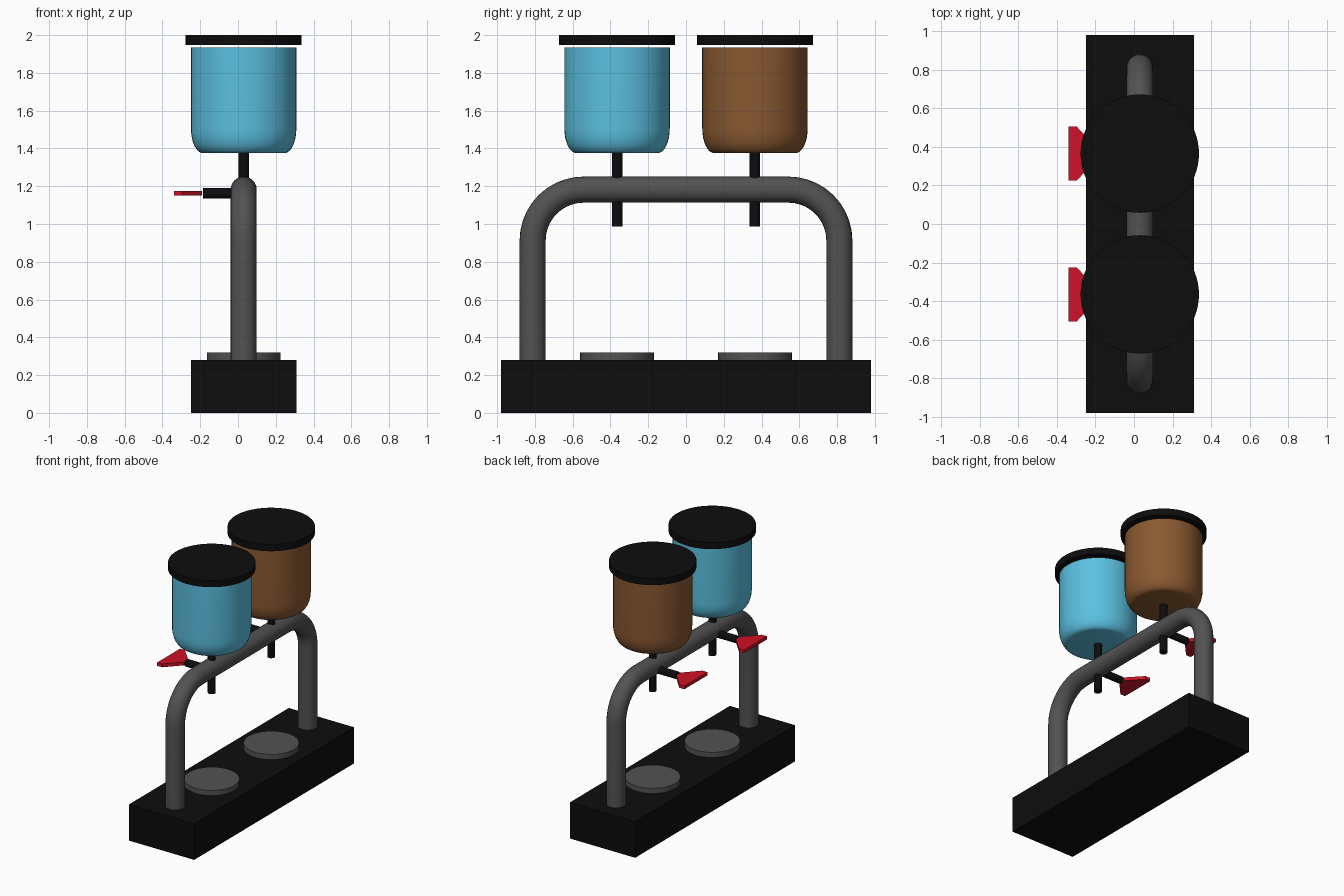
import bpy, bmesh, math

if "Cube" in bpy.data.objects:
    bpy.data.objects.remove(bpy.data.objects["Cube"])

CX = 0.03          # shared x centre of base, pipe and jars
JAR_Y = 0.365      # jar distance from the middle


def material(name, rgb):
    m = bpy.data.materials.new(name)
    m.diffuse_color = (*rgb, 1)
    m.use_nodes = True
    m.node_tree.nodes["Principled BSDF"].inputs["Base Color"].default_value = m.diffuse_color
    return m


BLACK = material("black", (0.004, 0.004, 0.004))
GREY = material("grey", (0.085, 0.085, 0.085))
BLUE = material("sky blue", (0.105, 0.53, 0.75))
BROWN = material("brown", (0.25, 0.1, 0.03))
RED = material("red", (0.62, 0.006, 0.02))


def finish(name, bm, mat, smooth=True):
    bmesh.ops.recalc_face_normals(bm, faces=bm.faces)
    me = bpy.data.meshes.new(name)
    bm.to_mesh(me)
    bm.free()
    me.materials.append(mat)
    ob = bpy.data.objects.new(name, me)
    bpy.context.collection.objects.link(ob)
    if smooth:
        bpy.ops.object.select_all(action='DESELECT')
        ob.select_set(True)
        bpy.context.view_layer.objects.active = ob
        bpy.ops.object.shade_smooth_by_angle(angle=math.radians(35))
    return ob


def skin(rings):
    """Join rings of points into a tube with closed ends."""
    bm = bmesh.new()
    vs = [[bm.verts.new(p) for p in ring] for ring in rings]
    n = len(vs[0])
    for a, b in zip(vs, vs[1:]):
        for i in range(n):
            j = (i + 1) % n
            bm.faces.new((a[i], a[j], b[j], b[i]))
    bm.faces.new(vs[0])
    bm.faces.new(vs[-1])
    return bm


def lathe(name, y, profile, mat, n=48):
    """Spin a (radius, z) profile round the vertical axis at y."""
    angles = [2 * math.pi * i / n for i in range(n)]
    rings = [[(CX + r * math.cos(a), y + r * math.sin(a), z) for a in angles]
             for r, z in profile]
    return finish(name, skin(rings), mat)


def prism(name, outline, z0, z1, mat):
    return finish(name, skin([[(x, y, z) for x, y in outline] for z in (z0, z1)]), mat, False)


# Base box
prism("base", [(-0.25, -0.98), (0.31, -0.98), (0.31, 0.98), (-0.25, 0.98)], 0, 0.28, BLACK)

# Bent pipe frame: path of (y, z, direction angle)
Y, TOP, BEND, R = 0.812, 1.182, 0.27, 0.069
path = [(-Y, 0.27, 0)]
for side in (-1, 1):
    for k in range(11):
        t = math.pi / 2 * (k if side < 0 else 10 - k) / 10
        path.append((side * (Y - BEND + BEND * math.cos(t)),
                     TOP - BEND + BEND * math.sin(t),
                     t if side < 0 else math.pi - t))
path.append((Y, 0.27, math.pi))
rings = []
for y, z, d in path:
    ring = []
    for i in range(24):
        a = 2 * math.pi * i / 24
        s = R * math.sin(a)
        ring.append((CX + R * math.cos(a), y - s * math.cos(d), z + s * math.sin(d)))
    rings.append(ring)
finish("pipe_frame", skin(rings), GREY)

# Two dispensers
for label, y, colour in (("front", -JAR_Y, BLUE), ("back", JAR_Y, BROWN)):
    # Jar with rounded bottom edge
    jar = [(0.215, 1.375)]
    for k in range(1, 9):
        t = math.pi / 2 * k / 8
        jar.append((0.215 + 0.064 * math.sin(t), 1.505 - 0.13 * math.cos(t)))
    jar.append((0.279, 1.935))
    lathe(label + "_jar", y, jar, colour)
    lathe(label + "_lid", y, [(0.307, 1.948), (0.307, 2.0)], BLACK, 64)
    # Outlet spout and cup plate
    lathe(label + "_spout", y, [(0.028, 0.988), (0.028, 1.38)], BLACK, 24)
    lathe(label + "_cup_plate", y, [(0.195, 0.27), (0.195, 0.32)], GREY)
    # Horizontal handle rod
    angles = [2 * math.pi * i / 24 for i in range(24)]
    rod = [[(x, y + 0.028 * math.cos(a), 1.162 + 0.028 * math.sin(a)) for a in angles]
           for x in (-0.185, CX)]
    finish(label + "_handle_rod", skin(rod), BLACK)
    # Flared lever plate
    prism(label + "_lever", [(-0.34, y - 0.14), (-0.297, y - 0.14), (-0.19, y - 0.025),
                             (-0.19, y + 0.025), (-0.297, y + 0.14), (-0.34, y + 0.14)],
          1.15, 1.176, RED)
